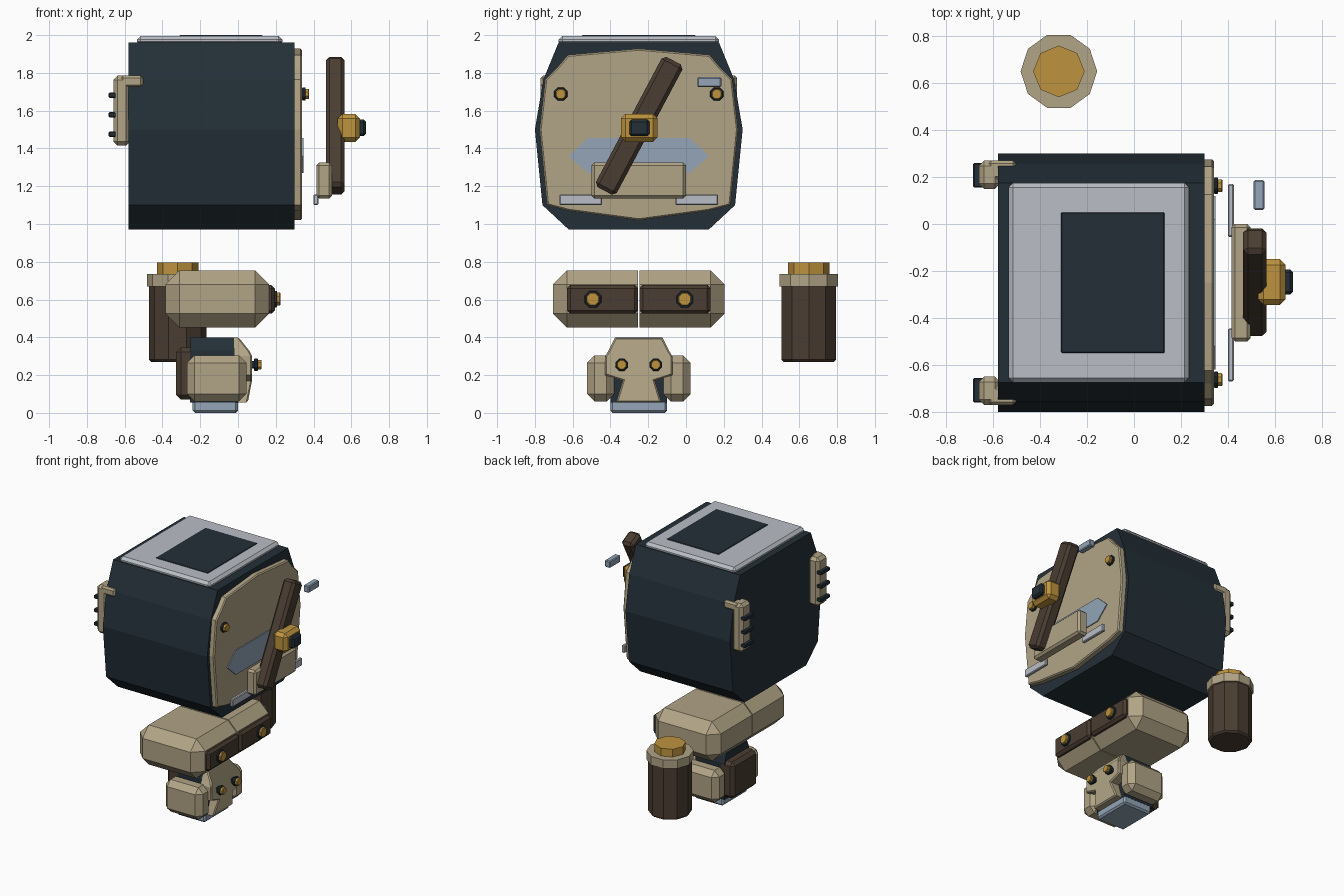
import bpy, bmesh, math
from mathutils import Matrix, Vector

if "Cube" in bpy.data.objects:
    bpy.data.objects.remove(bpy.data.objects["Cube"])

def material(name, rgb):
    m = bpy.data.materials.new(name)
    lin = [(c / 255 / 12.92) if c < 11 else ((c / 255 + 0.055) / 1.055) ** 2.4 for c in rgb]
    m.diffuse_color = (*lin, 1)
    m.use_nodes = True
    m.node_tree.nodes["Principled BSDF"].inputs["Base Color"].default_value = m.diffuse_color
    return m

DARK = material("dark slate", (35, 47, 55))
BEIGE = material("beige", (177, 164, 134))
BROWN = material("dark brown", (74, 61, 50))
GOLD = material("gold", (190, 148, 62))
SILVER = material("silver", (186, 191, 198))
BLUE = material("grey blue", (147, 165, 183))
CY = -0.25  # symmetry plane in y

def finish(name, bm, mat):
    bmesh.ops.recalc_face_normals(bm, faces=bm.faces)
    me = bpy.data.meshes.new(name)
    bm.to_mesh(me)
    bm.free()
    me.materials.append(mat)
    ob = bpy.data.objects.new(name, me)
    bpy.context.collection.objects.link(ob)
    return ob

def box_bm(x, y, z, chamfer):
    bm = bmesh.new()
    bmesh.ops.create_cube(bm, size=1)
    for v in bm.verts:
        v.co = Vector([(a + b) / 2 + c * (b - a) for c, (a, b) in zip(v.co, (x, y, z))])
    if chamfer:
        bmesh.ops.bevel(bm, geom=bm.edges[:], offset=chamfer, segments=1, affect='EDGES')
    return bm

def box(name, x, y, z, mat, chamfer=0.01):
    return finish(name, box_bm(x, y, z, chamfer), mat)

def mirrored(s, a, b):
    """y range at distance a..b from the symmetry plane, on side s"""
    return tuple(sorted((CY + s * a, CY + s * b)))

def prism(name, half, x0, x1, mat, chamfer=0):
    """Extrude along x a (half width, z) outline mirrored about the symmetry plane"""
    pts = [(CY + w, z) for w, z in half] + [(CY - w, z) for w, z in reversed(half) if w > 0]
    bm = bmesh.new()
    f = bm.faces.new([bm.verts.new((x0, y, z)) for y, z in pts])
    r = bmesh.ops.extrude_face_region(bm, geom=[f])
    top = [v for v in r["geom"] if isinstance(v, bmesh.types.BMVert)]
    bmesh.ops.translate(bm, verts=top, vec=(x1 - x0, 0, 0))
    if chamfer:
        edges = [e for e in bm.edges if all(v in top for v in e.verts)]
        bmesh.ops.bevel(bm, geom=edges, offset=chamfer, segments=1, affect='EDGES')
    return finish(name, bm, mat)

def cylinder(name, c, r, h, n, mat, axis='Z', chamfer=0):
    bm = bmesh.new()
    bmesh.ops.create_cone(bm, cap_ends=True, segments=n, radius1=r, radius2=r, depth=h)
    ring = [e for e in bm.edges if abs(e.verts[0].co.z - e.verts[1].co.z) < 1e-4]
    if chamfer:
        bmesh.ops.bevel(bm, geom=ring, offset=chamfer, segments=1, affect='EDGES')
    # put the first vertex on the x axis
    first = max(bm.verts, key=lambda v: v.co.xy.length)
    turn = Matrix.Rotation(-math.atan2(first.co.y, first.co.x), 4, 'Z')
    if axis == 'X':
        turn = Matrix.Rotation(math.pi / 2, 4, 'Y') @ Matrix.Rotation(math.pi / n, 4, 'Z') @ turn
    bm.transform(Matrix.Translation(c) @ turn)
    return finish(name, bm, mat)

def bolt(name, x, y, z, r, length):
    cylinder(name + "_ring", (x + length * 0.25, y, z), r, length * 0.5, 8, DARK, 'X', 0.004)
    cylinder(name + "_head", (x + length * 0.5, y, z), r * 0.78, length, 8, GOLD, 'X', 0.004)

# main hull with top lid
prism("hull", [(0.425, 1.96), (0.505, 1.765), (0.55, 1.5), (0.51, 1.1), (0.37, 0.97)], -0.58, 0.30, DARK)
box("lid", (-0.535, 0.235), (CY - 0.425, CY + 0.425), (1.945, 1.996), SILVER, 0.02)
box("lid_panel", (-0.31, 0.13), (CY - 0.3, CY + 0.3), (1.98, 2.0), DARK, 0.004)

# side panel with window
prism("side_panel", [(0, 1.928), (0.375, 1.895), (0.43, 1.83), (0.495, 1.765), (0.525, 1.5),
                     (0.485, 1.1), (0.37, 1.07), (0, 1.02)], 0.29, 0.34, BEIGE, 0.008)
prism("panel_window", [(0.27, 1.455), (0.37, 1.36), (0.27, 1.27)], 0.339, 0.347, BLUE)
box("panel_shelf", (0.415, 0.497), (CY - 0.25, CY + 0.25), (1.135, 1.325), BEIGE, 0.015)
box("marker_block", (0.51, 0.555), (0.06, 0.187), (1.725, 1.777), BLUE, 0.006)

# crossing bar and its hub
bar = box("diagonal_bar", (-0.05, 0.05), (-0.0625, 0.0625), (-0.39, 0.39), BROWN, 0.02)
bar.data.transform(Matrix.Translation((0.515, -0.248, 1.52)) @ Matrix.Rotation(math.radians(-28), 4, 'X'))
box("hub", (0.528, 0.645), (-0.345, -0.15), (1.435, 1.582), GOLD, 0.024)
box("hub_cap", (0.63, 0.677), (-0.3, -0.194), (1.465, 1.553), DARK, 0.012)

for s, side in ((-1, "near"), (1, "far")):
    bolt("panel_bolt_" + side, 0.34, CY + s * 0.413, 1.688, 0.038, 0.037)
    box("lower_strip_" + side, (0.4, 0.425), mirrored(s, 0.195, 0.42), (1.1, 1.157), SILVER, 0.005)

    # rear brackets with fins
    y = mirrored(s, 0.4, 0.52)
    box("bracket_" + side, (-0.66, -0.57), y, (1.415, 1.785), BEIGE, 0.022)
    box("bracket_hook_" + side, (-0.62, -0.503), mirrored(s, 0.44, 0.52), (1.725, 1.785), BEIGE, 0.012)
    for i in range(3):
        z = 1.475 + i * 0.103
        box(f"bracket_fin_{side}_{i}", (-0.685, -0.64), mirrored(s, 0.405, 0.51), (z - 0.014, z + 0.014), DARK, 0.005)

    # middle block, made of two halves meeting at a seam
    bm = box_bm((-0.385, 0.165), (CY - 0.455, CY + 0.455), (0.453, 0.755), 0.074)
    cut = bmesh.ops.bisect_plane(bm, geom=bm.verts[:] + bm.edges[:] + bm.faces[:],
                                 plane_co=(0, CY + s * 0.004, 0), plane_no=(0, s, 0), clear_inner=True)
    rim = [e for e in cut["geom_cut"] if isinstance(e, bmesh.types.BMEdge)]
    bmesh.ops.contextual_create(bm, geom=rim)
    finish("middle_block_" + side, bm, BEIGE)
    box("middle_plate_" + side, (0.1, 0.195), mirrored(s, 0.004, 0.38), (0.525, 0.677), BROWN, 0.018)
    bolt("middle_bolt_" + side, 0.19, CY + s * 0.243, 0.602, 0.048, 0.035)

    # lower unit side pods and eyes
    box("side_pod_" + side, (-0.27, 0.045), mirrored(s, 0.13, 0.274), (0.06, 0.305), BEIGE, 0.04)
    bolt("eye_" + side, 0.085, CY + s * 0.09, 0.255, 0.036, 0.04)
    box("eye_stem_" + side, (0.04, 0.09), mirrored(s, 0.07, 0.11), (0.235, 0.275), DARK, 0.004)

# lower unit
prism("lower_core", [(0.125, 0.40), (0.15, 0.33), (0.15, 0.055)], -0.255, 0.0, DARK, 0)
face = prism("face_plate", [(0.125, 0.40), (0.16, 0.33), (0.178, 0.3), (0.178, 0.2), (0.085, 0.17), (0.12, 0.055)],
             -0.02, 0.075, BEIGE, 0.008)
for v in face.data.vertices:  # lean the brow back and tuck in the chin
    if v.co.x > 0.03:
        v.co.x -= max(0, v.co.z - 0.31) * 0.8 + max(0, 0.15 - v.co.z) * 0.25
box("back_pack", (-0.327, -0.2), (CY - 0.15, CY + 0.15), (0.07, 0.347), BROWN, 0.025)
box("foot_base", (-0.24, 0.0), (CY - 0.15, CY + 0.15), (0.0, 0.066), BLUE, 0.012)

# separate canister
cylinder("canister", (-0.32, 0.65, 0.475), 0.152, 0.41, 10, BROWN, chamfer=0.012)
cylinder("canister_collar", (-0.32, 0.65, 0.703), 0.163, 0.066, 10, BEIGE)
cylinder("canister_cap", (-0.32, 0.65, 0.755), 0.11, 0.08, 8, GOLD)
